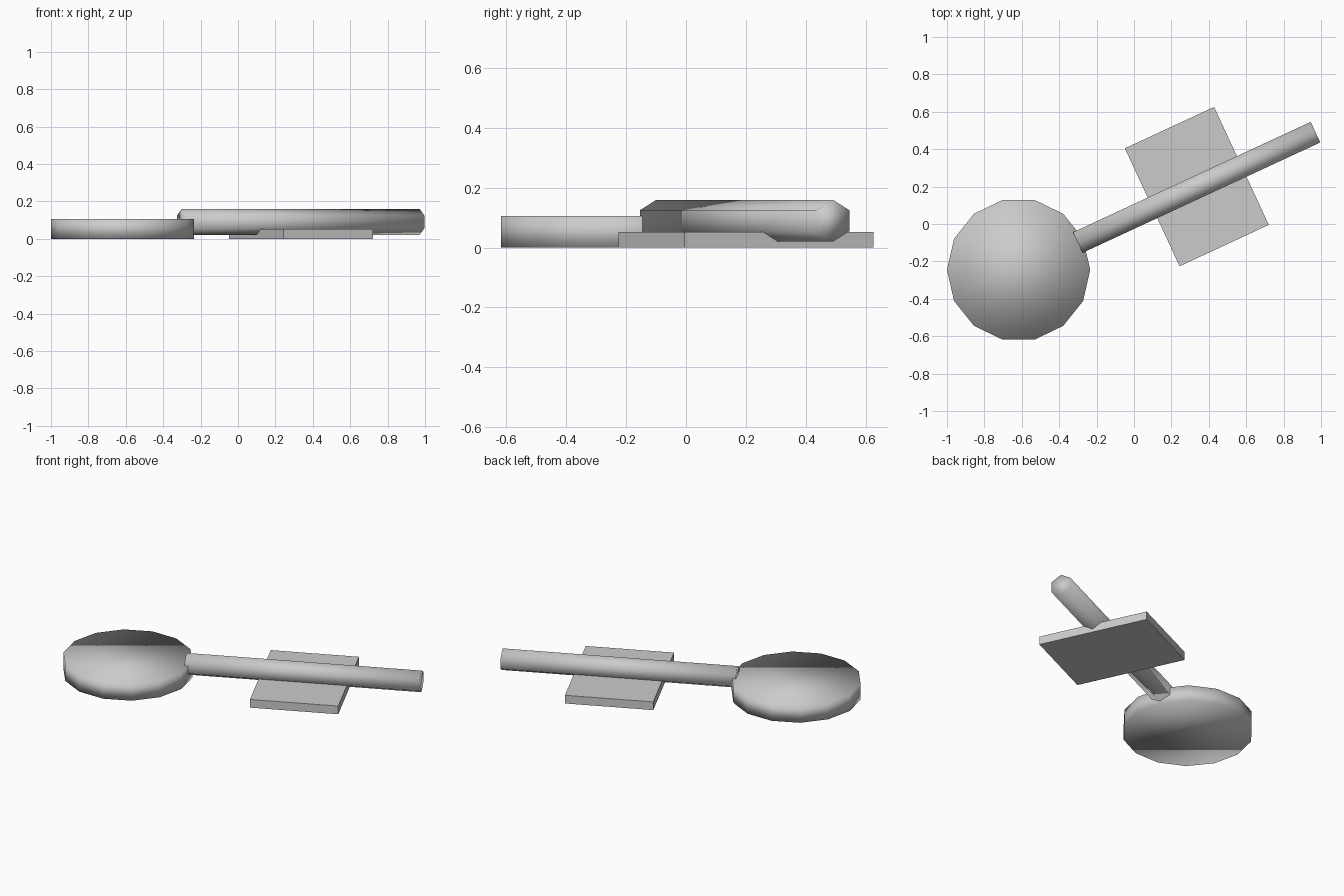
import bpy
from math import radians, pi
from mathutils import Matrix, Vector

cube = bpy.data.objects.get("Cube")
if cube:
    bpy.data.objects.remove(cube)

TILT = radians(24.9)  # heading shared by the handle and the plate

grey = bpy.data.materials.new("light_grey")
grey.use_nodes = True
grey.diffuse_color = (0.6, 0.6, 0.6, 1)
grey.node_tree.nodes["Principled BSDF"].inputs["Base Color"].default_value = (0.6, 0.6, 0.6, 1)


def finish(name, smooth):
    """Name the new object, colour it and set its shading."""
    ob = bpy.context.object
    ob.name = name
    ob.data.materials.append(grey)
    if smooth:
        bpy.ops.object.shade_smooth()
    return ob


# Round head: a low drum with a corner on the x axis
bpy.ops.mesh.primitive_cylinder_add(vertices=14, radius=0.383, depth=0.105,
                                    location=(-0.617, -0.245, 0.0525),
                                    rotation=(0, 0, pi / 2))
finish("round_head", True)

# Handle: a six-sided bar lying along the tilted heading, a corner on top
start, end = Vector((-0.3, -0.1, 0.09)), Vector((0.97, 0.492, 0.09))
bpy.ops.mesh.primitive_cylinder_add(vertices=6, radius=0.07, depth=(end - start).length)
handle = finish("handle", True)
handle.data.transform(Matrix.Rotation(pi / 2, 4, "X"))
handle.rotation_euler.z = TILT - pi / 2
handle.location = (start + end) / 2
# Local y now runs along the handle and z stays up

# Flat plate under the handle
bpy.ops.mesh.primitive_cube_add(size=1, location=(0.336, 0.2, 0.0265), rotation=(0, 0, TILT))
plate = finish("base_plate", False)
plate.scale = (0.526, 0.695, 0.053)
